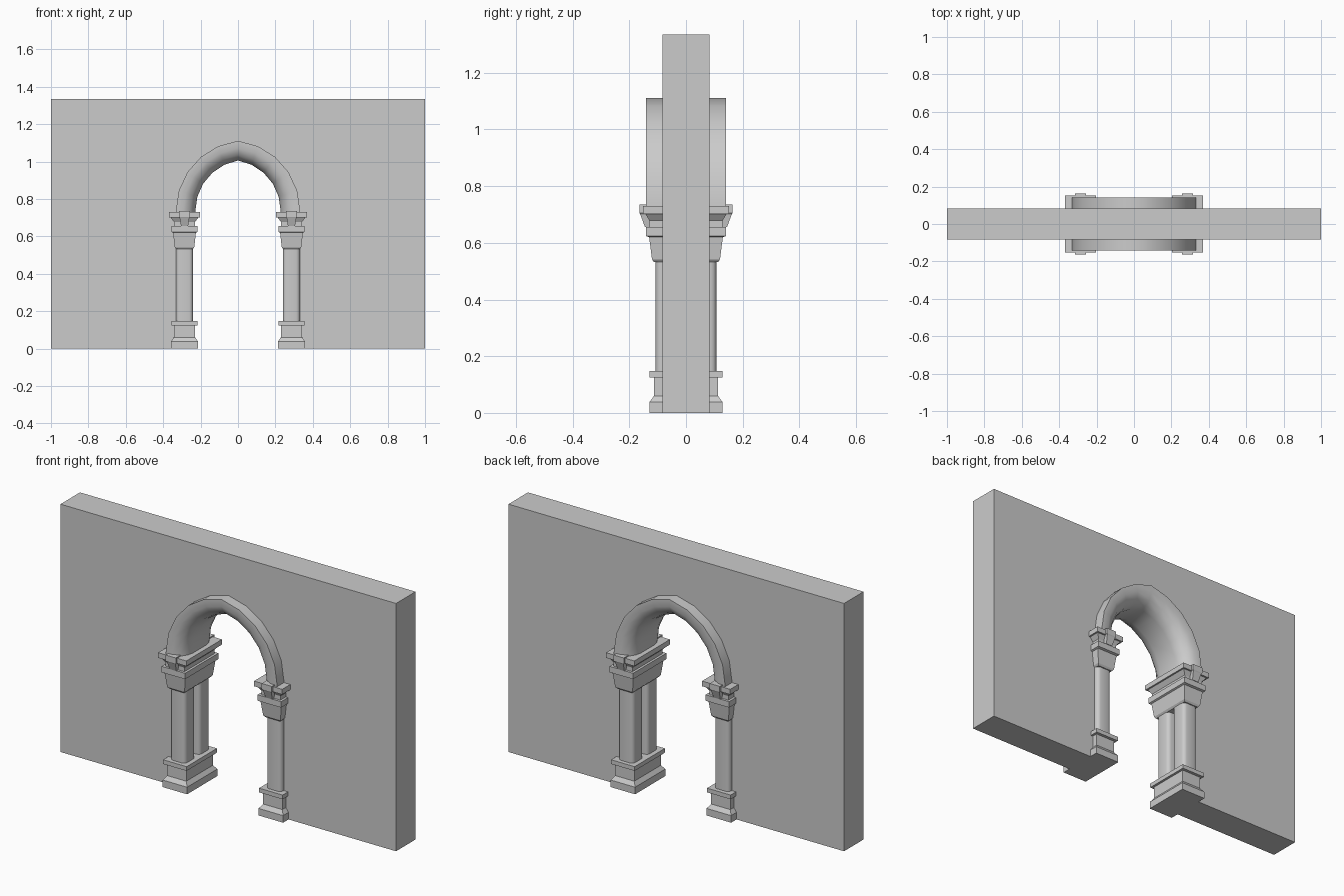
import bpy, bmesh
from math import cos, sin, acos, pi, radians

cube = bpy.data.objects.get("Cube")
if cube:
    bpy.data.objects.remove(cube, do_unlink=True)

stone = bpy.data.materials.new("grey_stone")
stone.use_nodes = True
GREY = (0.6, 0.6, 0.6, 1)
stone.diffuse_color = GREY
stone.node_tree.nodes["Principled BSDF"].inputs["Base Color"].default_value = GREY

ARCH_X, SPRING, STEPS = 0.045, 0.737, 5   # arc centre offset, spring height, segments per half
COL_X = 0.286                             # column centre line


def finish(name, bm, smooth=False):
    bmesh.ops.recalc_face_normals(bm, faces=bm.faces[:])
    mesh = bpy.data.meshes.new(name)
    bm.to_mesh(mesh)
    bm.free()
    mesh.materials.append(stone)
    if smooth:
        mesh.shade_smooth()
        mesh.set_sharp_from_angle(angle=radians(36))
    obj = bpy.data.objects.new(name, mesh)
    bpy.context.collection.objects.link(obj)
    return obj


def loft(name, loops, smooth=False):
    """Skin a row of equal-length closed loops and cap both ends."""
    bm = bmesh.new()
    rows = [[bm.verts.new(p) for p in loop] for loop in loops]
    n = len(rows[0])
    for a, b in zip(rows, rows[1:]):
        for i in range(n):
            j = (i + 1) % n
            bm.faces.new((a[i], a[j], b[j], b[i]))
    bm.faces.new(rows[0])
    bm.faces.new(rows[-1])
    return finish(name, bm, smooth)


def rect(cx, cy, hx, hy, z):
    return [(cx + sx * hx, cy + sy * hy, z)
            for sx, sy in ((-1, -1), (1, -1), (1, 1), (-1, 1))]


def rounded_square(cx, cy, half, r, z, seg=3):
    pts = []
    for k, (sx, sy) in enumerate(((1, 1), (-1, 1), (-1, -1), (1, -1))):
        for i in range(seg + 1):
            a = (k + i / seg) * pi / 2
            pts.append((cx + sx * (half - r) + r * cos(a),
                        cy + sy * (half - r) + r * sin(a), z))
    return pts


def arch_path(radius, foot):
    """Pointed arch from the right foot over the peak to the left foot."""
    end = acos(ARCH_X / radius)
    half = [(radius - ARCH_X, foot)]
    for i in range(STEPS + 1):
        a = end * i / STEPS
        half.append((radius * cos(a) - ARCH_X, SPRING + radius * sin(a)))
    return half + [(-x, z) for x, z in reversed(half[:-1])]


# Wall slab with the pointed opening
bm = bmesh.new()
outline = [(-1, 0), (-1, 1.335), (1, 1.335), (1, 0)] + arch_path(0.333, 0)
face = bm.faces.new([bm.verts.new((x, -0.083, z)) for x, z in outline])
grown = bmesh.ops.extrude_face_region(bm, geom=[face], use_keep_orig=True)
moved = [v for v in grown["geom"] if isinstance(v, bmesh.types.BMVert)]
bmesh.ops.translate(bm, verts=moved, vec=(0, 0.166, 0))
finish("wall", bm)

# Arch moulding: flat outer band rounding into the soffit
half_section = [(0.377, 0.141), (0.338, 0.141), (0.302, 0.122), (0.281, 0.092), (0.273, 0.06)]
section = half_section + [(r, -y) for r, y in reversed(half_section)]
paths = [[(x, y, z) for x, z in arch_path(r, 0.71)] for r, y in section]
loft("arch_moulding", [list(ring) for ring in zip(*paths)], smooth=True)

# Stepped profiles: half width, half depth, height
BASE = [(0.073, 0.129, 0), (0.073, 0.129, 0.038), (0.057, 0.113, 0.06), (0.057, 0.113, 0.125),
        (0.07, 0.129, 0.125), (0.07, 0.129, 0.148)]
CAPITAL = [(0.044, 0.113, 0.532), (0.052, 0.12, 0.542), (0.061, 0.13, 0.62), (0.07, 0.142, 0.624),
           (0.07, 0.142, 0.656), (0.057, 0.129, 0.656), (0.057, 0.129, 0.678), (0.075, 0.143, 0.702),
           (0.084, 0.152, 0.702), (0.084, 0.152, 0.73)]

for side, s in (("left", 1), ("right", -1)):
    cx = s * COL_X
    loft(side + "_base", [rect(cx, 0, *step) for step in BASE])
    loft(side + "_capital", [rect(cx, 0, *step) for step in CAPITAL])
    for end, e in (("front", -1), ("back", 1)):
        # Twin shafts and the wedge ornament on each face of the capital
        loft(f"{side}_{end}_shaft",
             [rounded_square(cx, e * 0.062, 0.045, 0.02, z) for z in (0.14, 0.54)], smooth=True)
        loft(f"{side}_{end}_wedge",
             [rect(cx, e * 0.125, 0.019, 0.02, 0.656), rect(cx, e * 0.14, 0.026, 0.021, 0.7),
              rect(cx, e * 0.143, 0.03, 0.021, 0.705), rect(cx, e * 0.143, 0.03, 0.021, 0.736)])
